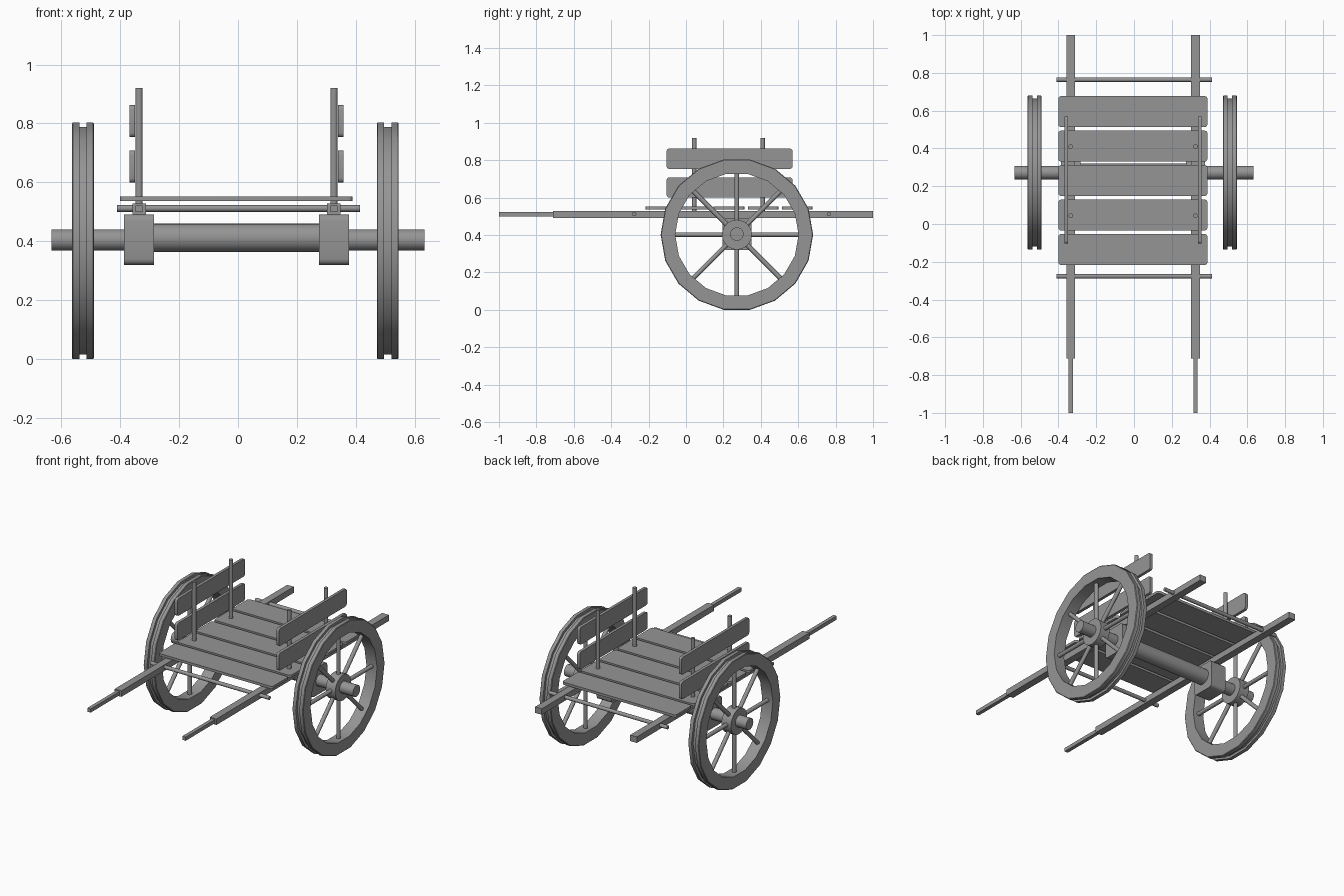
import bpy, bmesh
from math import pi, sin, cos, radians
from mathutils import Matrix

if "Cube" in bpy.data.objects:
    bpy.data.objects.remove(bpy.data.objects["Cube"])

CX = -0.005            # centre line of the cart body
WY, WZ = 0.272, 0.402  # wheel centre

# dark grey wood
WOOD = bpy.data.materials.new("dark_grey_wood")
WOOD.diffuse_color = (0.3, 0.3, 0.3, 1)
WOOD.use_nodes = True
WOOD.node_tree.nodes["Principled BSDF"].inputs["Base Color"].default_value = WOOD.diffuse_color


def finish(name, bm, smooth=None):
    bmesh.ops.recalc_face_normals(bm, faces=bm.faces)
    me = bpy.data.meshes.new(name)
    bm.to_mesh(me)
    bm.free()
    me.materials.append(WOOD)
    ob = bpy.data.objects.new(name, me)
    bpy.context.collection.objects.link(ob)
    if smooth:
        bpy.ops.object.select_all(action='DESELECT')
        ob.select_set(True)
        bpy.context.view_layer.objects.active = ob
        bpy.ops.object.shade_smooth_by_angle(angle=radians(smooth))
    return ob


def box(name, x, y, z, round_axis=None, r=0.0, seg=3):
    """Box from (min, max) ranges; edges along round_axis are rounded."""
    bm = bmesh.new()
    bmesh.ops.create_cube(bm, size=1)
    for v in bm.verts:
        for i, (a, b) in enumerate((x, y, z)):
            v.co[i] = a if v.co[i] < 0 else b
    if round_axis is not None:
        edges = [e for e in bm.edges
                 if abs((e.verts[0].co - e.verts[1].co).normalized()[round_axis]) > 0.9]
        bmesh.ops.bevel(bm, geom=edges, offset=r, segments=seg, profile=0.5, affect='EDGES')
    return finish(name, bm, 35 if round_axis is not None else None)


def add_rod(bm, p, length, r, rot, sides=12):
    bmesh.ops.create_cone(bm, cap_ends=True, segments=sides, radius1=r, radius2=r,
                          depth=length, matrix=Matrix.Translation(p) @ rot)


ALONG_X = Matrix.Rotation(pi / 2, 4, 'Y')
UPRIGHT = Matrix.Identity(4)


def rod(name, p, length, r, rot, sides=16):
    bm = bmesh.new()
    add_rod(bm, p, length, r, rot, sides)
    return finish(name, bm, 50)


def wheel(side, x):
    # rim: 18-sided ring with a groove round the tread and slightly eased edges
    half = [(0.037, 0.33), (0.037, 0.404), (0.034, 0.4077), (0.012, 0.4077), (0.012, 0.392)]
    prof = [(-a, r) for a, r in half] + half[::-1]
    n = 18
    bm = bmesh.new()
    rings = [[bm.verts.new((x + px, WY + r * cos(2 * pi * i / n), WZ + r * sin(2 * pi * i / n)))
              for px, r in prof] for i in range(n)]
    for i in range(n):
        a, b = rings[i], rings[(i + 1) % n]
        for j in range(len(prof)):
            k = (j + 1) % len(prof)
            bm.faces.new((a[j], a[k], b[k], b[j]))
    finish(side + "_wheel_rim", bm, 30)
    # eight spokes
    bm = bmesh.new()
    for i in range(8):
        t = i * pi / 4
        add_rod(bm, (x, WY + 0.2 * sin(t), WZ + 0.2 * cos(t)), 0.27, 0.0125,
                Matrix.Rotation(-t, 4, 'X'))
    finish(side + "_wheel_spokes", bm, 50)
    rod(side + "_wheel_hub", (x, WY, WZ), 0.066, 0.08, ALONG_X, 24)


wheel("left", -0.526)
wheel("right", 0.508)

# axle
rod("axle", (0, WY, 0.405), 1.266, 0.036, ALONG_X, 24)
rod("axle_beam", (CX, WY, 0.412), 0.58, 0.048, ALONG_X, 24)

for side, s in (("left", -1), ("right", 1)):
    c = CX + s * 0.3305
    # axle block, shaft rail and handle
    box(side + "_axle_block", (c - 0.051, c + 0.051), (WY - 0.077, WY + 0.077),
        (0.32, 0.492), 0, 0.02)
    box(side + "_rail", (c - 0.023, c + 0.023), (-0.712, 1.0), (0.491, 0.529))
    box(side + "_handle", (c - 0.0115, c + 0.0115), (-1.0, -0.70), (0.499, 0.522))
    # side posts
    for i, y in enumerate((0.044, 0.41)):
        rod(f"{side}_post_{i + 1}", (c, y, 0.708), 0.424, 0.0122, UPRIGHT)
    # side boards on the outer face of the posts
    xs = sorted((c + s * 0.0135, c + s * 0.032))
    for i, z in enumerate((0.654, 0.808)):
        box(f"{side}_board_{i + 1}", xs, (-0.104, 0.57), (z - 0.0545, z + 0.0545), 0, 0.015)

# deck planks
for i in range(5):
    y = -0.135 + i * 0.1825
    box(f"deck_plank_{i + 1}", (-0.401, 0.389), (y - 0.082, y + 0.082),
        (0.537, 0.553), 2, 0.015)

# cross rods through the rails
for name, y in (("front", -0.277), ("rear", 0.764)):
    rod(name + "_cross_rod", (0.002, y, 0.512), 0.824, 0.0115, ALONG_X)
